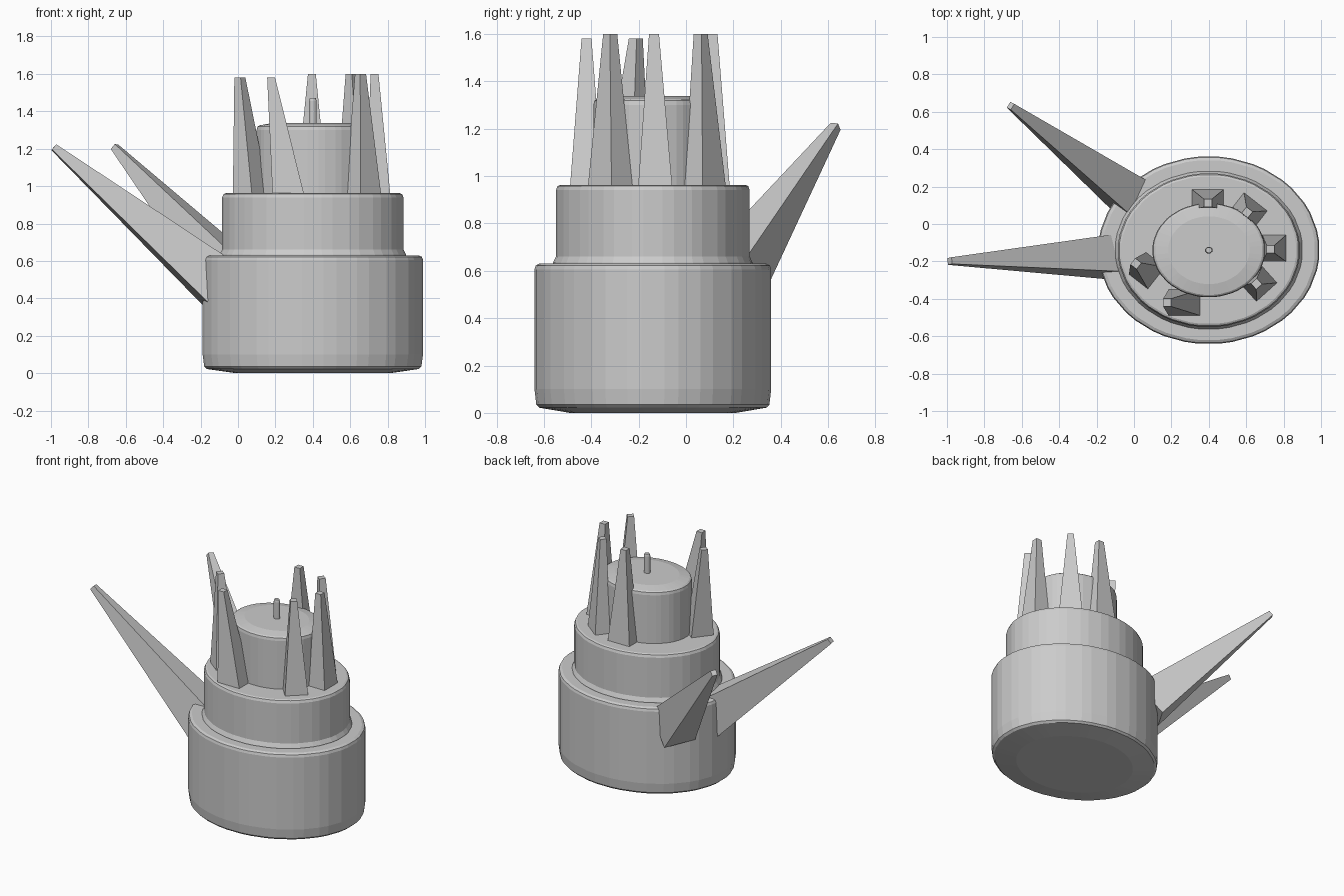
import bpy, bmesh, math
from mathutils import Vector, Matrix

if "Cube" in bpy.data.objects:
    bpy.data.objects.remove(bpy.data.objects["Cube"])

grey = bpy.data.materials.new("stone grey")
grey.diffuse_color = (0.6, 0.6, 0.6, 1)
grey.use_nodes = True
grey.node_tree.nodes["Principled BSDF"].inputs["Base Color"].default_value = grey.diffuse_color

CX, CY = 0.40, -0.14


def make(name, bm):
    bmesh.ops.recalc_face_normals(bm, faces=bm.faces)
    me = bpy.data.meshes.new(name)
    bm.to_mesh(me)
    bm.free()
    me.materials.append(grey)
    ob = bpy.data.objects.new(name, me)
    bpy.context.collection.objects.link(ob)
    return ob


def lathe(name, rx, ry, profile, sides, half=0.06):
    """Elliptical tier; every corner is split into a narrow bevel facet."""
    bm = bmesh.new()
    angles = []
    for k in range(sides):
        a = 2 * math.pi * (k + 0.5) / sides
        angles += [a - half, a + half]
    rings = []
    for s, z in profile:
        rings.append([bm.verts.new((CX + rx * s * math.cos(a),
                                    CY + ry * s * math.sin(a), z)) for a in angles])
    n = len(angles)
    for lo, hi in zip(rings, rings[1:]):
        for i in range(n):
            j = (i + 1) % n
            bm.faces.new((lo[i], lo[j], hi[j], hi[i]))
    bm.faces.new(rings[0])
    bm.faces.new(rings[-1])
    return make(name, bm)


def spike(name, base, tip, side, up, size, tip_size):
    """Tapered four-sided spike between two centre points."""
    bm = bmesh.new()
    rings = []
    for c, (w, d) in ((base, size), (tip, (tip_size, tip_size))):
        rings.append([bm.verts.new(Vector(c) + side * (w * i / 2) + up * (d * j / 2))
                      for i, j in ((-1, -1), (1, -1), (1, 1), (-1, 1))])
    lo, hi = rings
    for i in range(4):
        j = (i + 1) % 4
        bm.faces.new((lo[i], lo[j], hi[j], hi[i]))
    bm.faces.new(lo)
    bm.faces.new(hi)
    return make(name, bm)


# Stacked tiers
lathe("lower_tier", 0.592, 0.502,
      [(0.70, 0.0), (0.96, 0.022), (0.985, 0.035), (1, 0.10), (1, 0.605),
       (0.99, 0.622), (0.96, 0.63)], 20)
lathe("middle_tier", 0.487, 0.411,
      [(1.03, 0.60), (1.03, 0.634), (1.0, 0.66), (1, 0.94), (0.985, 0.957), (0.96, 0.962)], 20)
lathe("upper_tier", 0.302, 0.252,
      [(1, 0.94), (1, 1.30), (0.985, 1.318), (0.95, 1.325), (0.72, 1.337)], 20)

# Small central peg
lathe("top_peg", 0.021, 0.018, [(1, 1.31), (1, 1.455), (0.8, 1.47)], 8, 0.1)

# Upright spikes: base xy, base size, rotation, tip xy, tip height
uprights = [
    ((0.395, 0.13), (0.17, 0.11), 0, (0.395, 0.112), 1.6),
    ((0.62, 0.08), (0.16, 0.10), -38, (0.605, 0.062), 1.6),
    ((0.75, -0.13), (0.13, 0.145), 0, (0.73, -0.135), 1.6),
    ((0.67, -0.32), (0.15, 0.12), 42, (0.655, -0.32), 1.6),
    ((0.27, -0.42), (0.17, 0.14), 0, (0.177, -0.42), 1.58),
    ((0.07, -0.25), (0.15, 0.13), 52, (0.01, -0.212), 1.58),
]
for k, (b, size, rot, t, h) in enumerate(uprights):
    m = Matrix.Rotation(math.radians(rot), 3, 'Z')
    spike(f"upright_spike_{k + 1}", (*b, 0.95), (*t, h),
          m @ Vector((1, 0, 0)), m @ Vector((0, 1, 0)), size, 0.042)

# Two long spikes leaning out of the left side
for name, b, t in (("side_spike_front", (-0.14, -0.17, 0.51), (-0.985, -0.198, 1.208)),
                   ("side_spike_back", (-0.035, 0.168, 0.52), (-0.66, 0.632, 1.21))):
    b, t = Vector(b), Vector(t)
    d = (t - b).normalized()
    roll = Matrix.Rotation(math.radians(7), 3, d)
    side = d.cross(Vector((0, 0, 1))).normalized()
    up = side.cross(d)
    spike(name, b - d * 0.06, t, roll @ side, roll @ up, (0.215, 0.26), 0.036)
